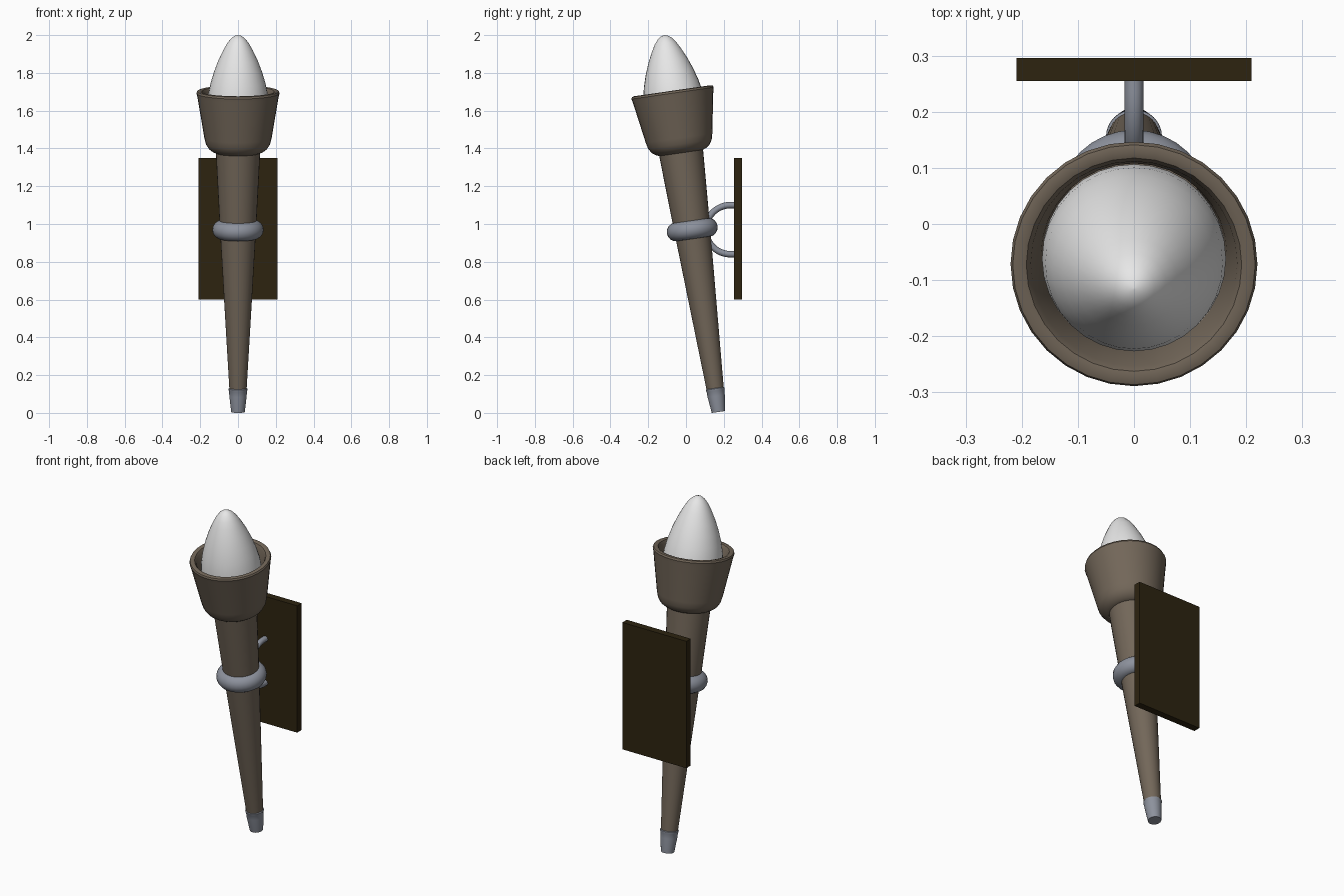
import bpy, math
from mathutils import Matrix, Vector

if "Cube" in bpy.data.objects:
    bpy.data.objects.remove(bpy.data.objects["Cube"])

TILT = math.radians(8.2)
# torch axis: starts at the foot and leans forward
AXIS = Matrix.Translation((0, 0.172, 0.005)) @ Matrix.Rotation(TILT, 4, 'X')


def material(name, rgb):
    m = bpy.data.materials.new(name)
    m.diffuse_color = (*rgb, 1)
    m.use_nodes = True
    m.node_tree.nodes["Principled BSDF"].inputs["Base Color"].default_value = m.diffuse_color
    return m


WOOD = material("torch_wood", (0.17, 0.135, 0.10))
METAL = material("grey_metal", (0.265, 0.285, 0.335))
PLATE = material("dark_wood", (0.026, 0.017, 0.005))
FLAME = material("white_flame", (0.80, 0.80, 0.80))


def add_object(name, verts, faces, mat, angle=35):
    me = bpy.data.meshes.new(name)
    me.from_pydata(verts, [], faces)
    me.materials.append(mat)
    ob = bpy.data.objects.new(name, me)
    bpy.context.collection.objects.link(ob)
    bpy.ops.object.select_all(action='DESELECT')
    ob.select_set(True)
    bpy.context.view_layer.objects.active = ob
    bpy.ops.object.shade_smooth_by_angle(angle=math.radians(angle))
    return ob


def lathe(name, profile, mat, n=32, closed=False):
    """Revolve (radius, height) points, listed bottom to top on the outside."""
    verts = [(r * math.cos(2 * math.pi * i / n), r * math.sin(2 * math.pi * i / n), h)
             for r, h in profile for i in range(n)]
    k = len(profile)
    faces = [(a * n + i, a * n + (i + 1) % n, (a + 1) % k * n + (i + 1) % n, (a + 1) % k * n + i)
             for a in range(k if closed else k - 1) for i in range(n)]
    if not closed:
        faces += [tuple(reversed(range(n))), tuple(range((k - 1) * n, k * n))]
    ob = add_object(name, verts, faces, mat)
    ob.matrix_world = AXIS
    return ob


# metal foot cap
lathe("foot_cap", [(0.036, 0), (0.046, 0.085), (0.047, 0.112), (0.05, 0.118),
                   (0.05, 0.124), (0.045, 0.128)], METAL)

# tapered handle
lathe("handle", [(0.045, 0.11), (0.097, 1.0), (0.119, 1.42)], WOOD)

# hollow flared cup
lathe("cup", [(0.116, 1.385), (0.135, 1.393), (0.155, 1.408), (0.170, 1.432), (0.178, 1.465),
              (0.215, 1.685), (0.220, 1.705), (0.216, 1.715), (0.205, 1.718), (0.192, 1.714),
              (0.184, 1.70), (0.166, 1.60), (0.155, 1.50)], WOOD)

# egg shaped flame
lathe("flame", [(0.10, 1.48), (0.150, 1.53), (0.163, 1.59), (0.164, 1.64), (0.158, 1.70),
                (0.145, 1.76), (0.127, 1.82), (0.104, 1.88), (0.078, 1.935), (0.057, 1.972),
                (0.037, 1.997), (0.018, 2.011), (0.002, 2.015)], FLAME)

# metal collar ring
lathe("collar_ring", [(0.086 + 0.05 * math.cos(2 * math.pi * i / 16),
                       0.975 + 0.05 * math.sin(2 * math.pi * i / 16)) for i in range(16)],
      METAL, closed=True)

# half hoop bracket between collar and wall plate
N, M = 24, 12
verts, faces = [], []
centers = [(0.265, 1.10)] + [(0.235 - 0.13 * math.sin(math.pi * i / N),
                              0.97 + 0.13 * math.cos(math.pi * i / N)) for i in range(N + 1)] + [(0.265, 0.84)]
for j, (y, z) in enumerate(centers):
    a = math.pi * min(max(j - 1, 0), N) / N
    out = Vector((0, -math.sin(a), math.cos(a)))
    for i in range(M):
        t = 2 * math.pi * i / M
        verts.append(Vector((0, y, z)) + 0.017 * (math.cos(t) * Vector((1, 0, 0)) + math.sin(t) * out))
for j in range(len(centers) - 1):
    for i in range(M):
        k = (i + 1) % M
        faces.append((j * M + i, j * M + k, (j + 1) * M + k, (j + 1) * M + i))
faces += [tuple(reversed(range(M))), tuple(range((len(centers) - 1) * M, len(centers) * M))]
add_object("bracket_hoop", verts, faces, METAL)

# wall plate
bpy.ops.mesh.primitive_cube_add(size=1, location=(0, 0.275, 0.975))
plate = bpy.context.object
plate.name = "wall_plate"
plate.scale = (0.418, 0.041, 0.75)
plate.data.materials.append(PLATE)
